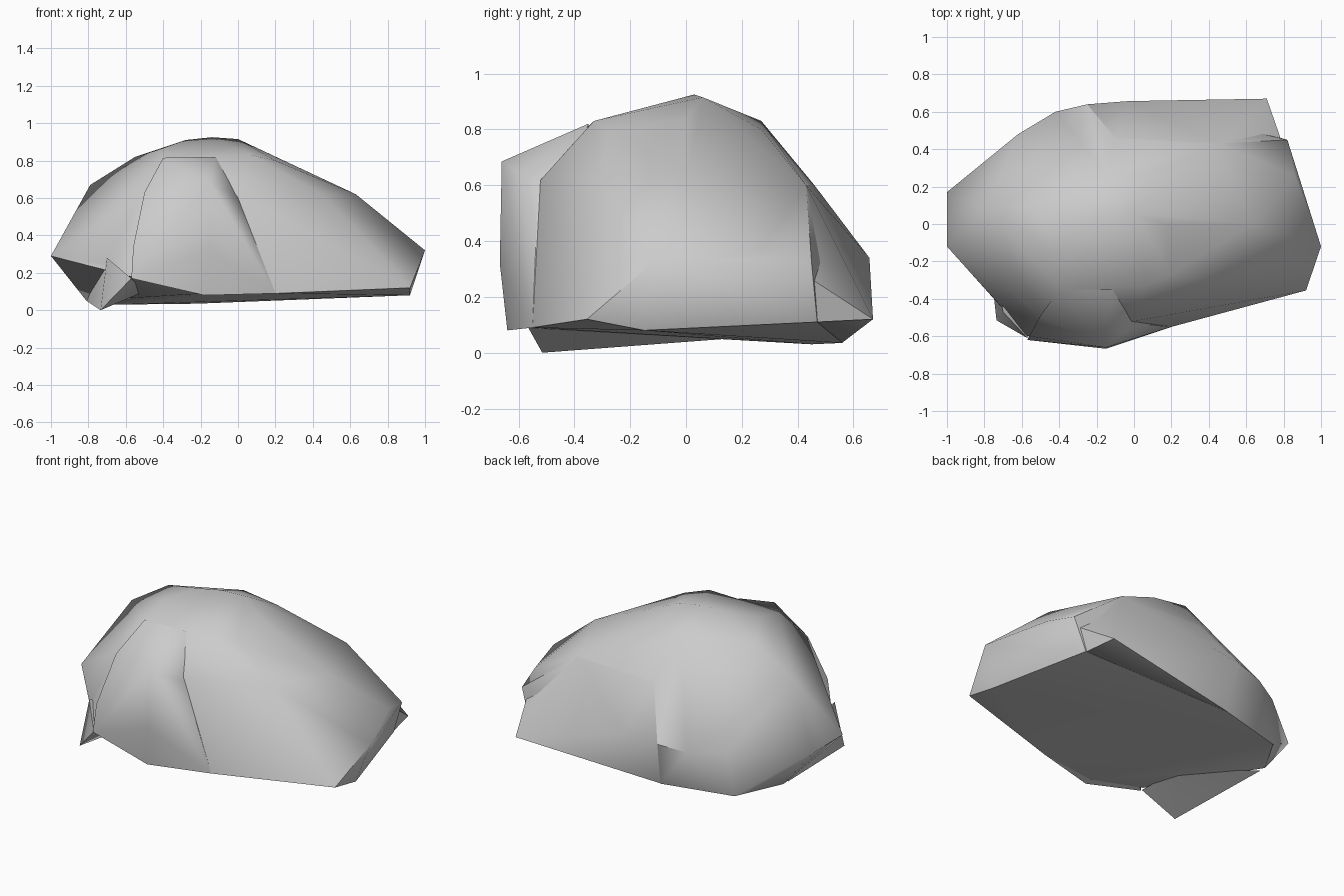
import bpy, bmesh, math

def hull(name, pts, angle=48):
    """Chiselled stone block: convex hull around a few corner points."""
    bm = bmesh.new()
    for p in pts:
        bm.verts.new(p)
    bmesh.ops.convex_hull(bm, input=bm.verts[:])
    loose = [v for v in bm.verts if not v.link_faces]
    bmesh.ops.delete(bm, geom=loose, context='VERTS')
    bmesh.ops.recalc_face_normals(bm, faces=bm.faces[:])
    me = bpy.data.meshes.new(name)
    bm.to_mesh(me)
    bm.free()
    ob = bpy.data.objects.new(name, me)
    bpy.context.collection.objects.link(ob)
    bpy.ops.object.select_all(action='DESELECT')
    ob.select_set(True)
    bpy.context.view_layer.objects.active = ob
    bpy.ops.object.shade_smooth_by_angle(angle=math.radians(angle))
    return ob

# crown and shoulders
crown = [(-.14, .03, .925), (0, .06, .915), (-.28, 0, .91), (-.42, -.15, .86),
         (-.55, .1, .82), (-.15, .27, .83), (-.4, -.35, .81), (.07, -.33, .83),
         (.2, -.27, .80), (.08, .27, .80), (.17, 0, .835)]
# sloping right end
right_end = [(.63, 0, .62), (.45, .43, .60), (.45, -.31, .62), (.67, -.34, .32),
             (1, -.12, .32), (.86, .26, .36), (.82, .45, .32),
             (.92, -.355, .12), (.92, -.15, .08), (.75, .47, .11)]
# rounded back and left end
back_left = [(-.03, .655, .34), (-.25, .64, .32), (-.42, .6, .3), (-.62, .48, .3),
             (-.1, .46, .6), (-.22, .56, .035), (-.65, .45, .03), (-.81, .19, .05),
             (-1, .17, .29), (-1, -.12, .29), (-.79, .08, .67)]
# front foot of the body, below the bulge
front = [(-.72, -.43, .25), (-.5, -.48, .63), (-.57, -.6, .18), (0, -.52, .62),
         (-.18, -.6, .09), (.2, -.55, .09)]
hull("rock_body", crown + right_end + back_left + front)

# upright bulge on the front
hull("rock_front_bulge", [(-.15, -.66, .685), (-.15, -.667, .32), (-.18, -.64, .08),
                          (-.57, -.62, .17), (-.56, -.6, .34), (-.5, -.49, .63),
                          (-.4, -.35, .815), (-.12, -.35, .82), (0, -.53, .6),
                          (.2, -.55, .09), (-.38, -.6, .145), (-.2, -.3, .2)])

# low pointed foot at the front left
hull("rock_foot", [(-.735, -.515, 0), (-.57, -.61, .17), (-.7, -.47, .28),
                   (-.81, .15, .05), (-.5, -.2, .1)])

# flared corner at the back right
hull("rock_back_corner", [(.71, .67, .12), (.45, .43, .60), (.48, .54, .40),
                          (-.03, .657, .34), (-.25, .64, .32), (-.1, .46, .6),
                          (.745, .47, .11), (.79, .44, .27), (-.22, .56, .036),
                          (.3, .2, .3)])
